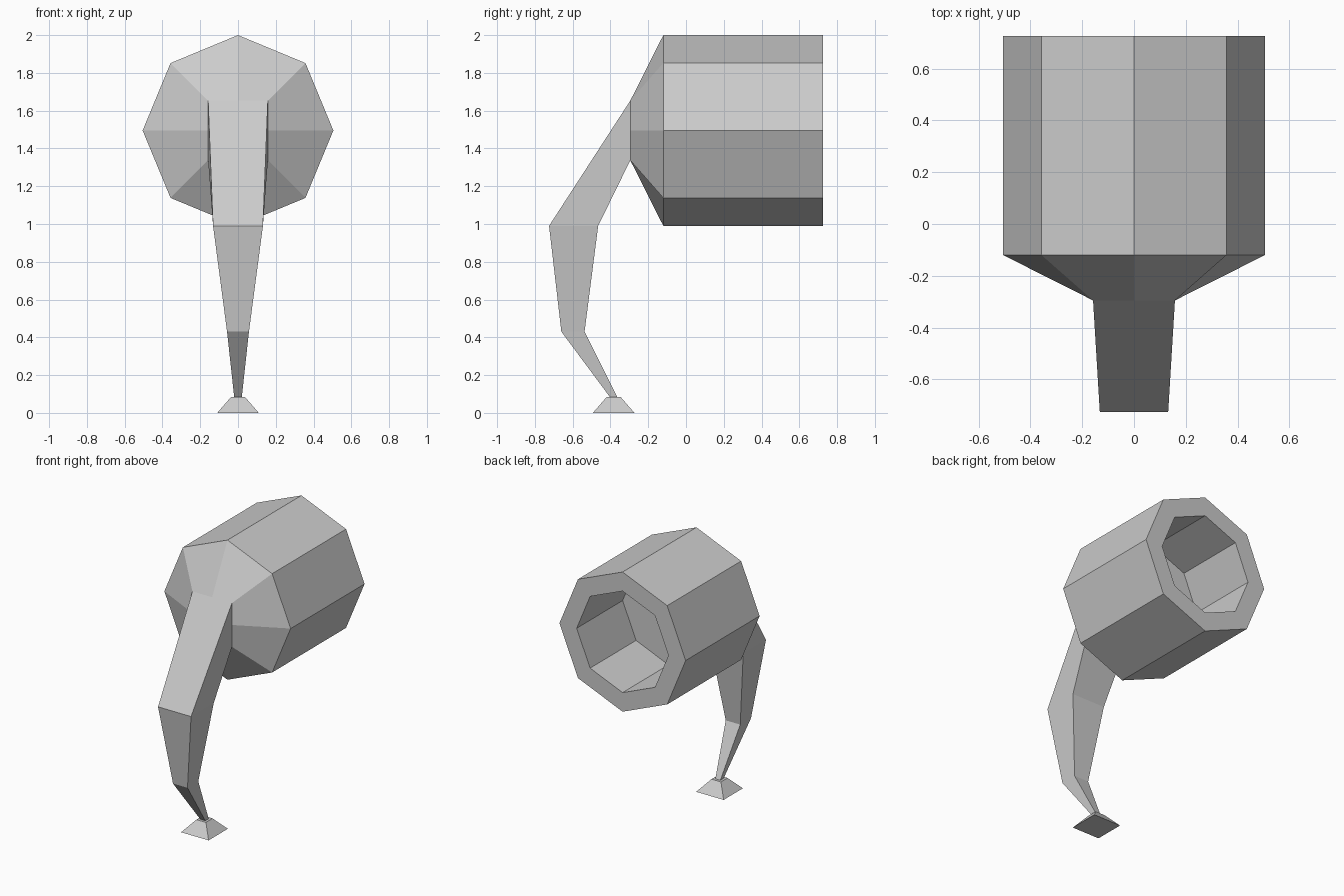
import bpy, bmesh
from math import sin, cos, pi

if "Cube" in bpy.data.objects:
    bpy.data.objects.remove(bpy.data.objects["Cube"])


def loft(name, rings, cap_start=False, cap_end=False):
    """Skin a row of equal-sized point rings with flat quads."""
    bm = bmesh.new()
    rows = [[bm.verts.new(p) for p in ring] for ring in rings]
    n = len(rows[0])
    for a, b in zip(rows, rows[1:]):
        for i in range(n):
            j = (i + 1) % n
            bm.faces.new((a[i], a[j], b[j], b[i]))
    if cap_start:
        bm.faces.new(rows[0][::-1])
    if cap_end:
        bm.faces.new(rows[-1])
    bmesh.ops.recalc_face_normals(bm, faces=bm.faces)
    mesh = bpy.data.meshes.new(name)
    bm.to_mesh(mesh)
    bm.free()
    obj = bpy.data.objects.new(name, mesh)
    bpy.context.collection.objects.link(obj)
    return obj


CZ = 1.495


def octagon(r, y):
    return [(r * cos(i * pi / 4), y, CZ + r * sin(i * pi / 4)) for i in range(8)]


def square8(h, y):
    # square with edge midpoints, matching the octagon's eight points
    return [(h * round(cos(i * pi / 4)), y, CZ + h * round(sin(i * pi / 4)))
            for i in range(8)]


def section(hx, y0, y1, z0, z1):
    # front edge (y0, z0), rear edge (y1, z1)
    return [(-hx, y0, z0), (hx, y0, z0), (hx, y1, z1), (-hx, y1, z1)]


# Hollow octagonal barrel with tapered front
loft("barrel", [square8(0.158, -0.295), octagon(0.505, -0.12),
                octagon(0.505, 0.725), octagon(0.367, 0.725),
                octagon(0.367, 0.20)], cap_end=True)

# Bent leg growing from the front of the barrel
loft("leg", [section(0.158, -0.295, -0.295, 1.653, 1.337),
             section(0.132, -0.725, -0.465, 0.99, 0.99),
             section(0.058, -0.66, -0.537, 0.43, 0.43),
             section(0.02, -0.402, -0.364, 0.083, 0.083)], cap_end=True)

# Small flared foot
loft("foot", [section(0.11, -0.493, -0.273, 0, 0),
              section(0.038, -0.421, -0.345, 0.083, 0.083)],
     cap_start=True, cap_end=True)
